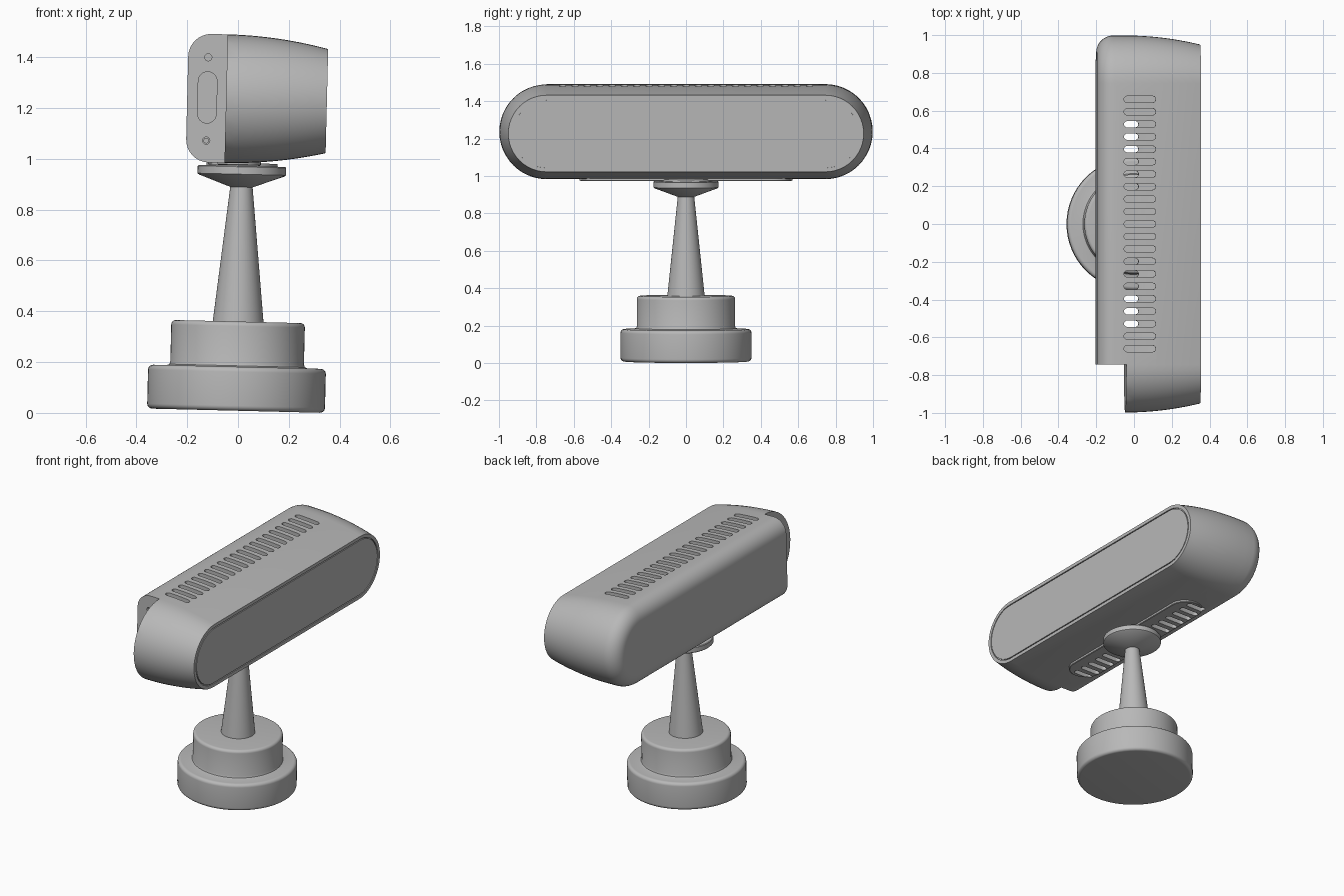
import bpy, bmesh, math
from mathutils import Matrix, Vector

if "Cube" in bpy.data.objects:
    bpy.data.objects.remove(bpy.data.objects["Cube"])

GREY = (0.48, 0.48, 0.48, 1)
grey = bpy.data.materials.new("mid grey plastic")
grey.use_nodes = True
grey.diffuse_color = GREY
grey.node_tree.nodes["Principled BSDF"].inputs["Base Color"].default_value = GREY

# The whole device leans slightly towards +x
LEAN = Matrix.Translation((-0.008, 0, 0.0086)) @ Matrix.Rotation(math.radians(1.4), 4, 'Y')

# Axis orders: (long axis, width axis, loft axis)
ALONG_X, ALONG_Y, ALONG_Z = "YZX", "ZXY", "XYZ"


def frame(axes, centre):
    m = Matrix.Identity(4)
    for col, name in enumerate(axes):
        unit = Vector([float(name == a) for a in "XYZ"])
        for row in range(3):
            m[row][col] = unit[row]
    return Matrix.Translation(centre) @ m


def loft(bm, rings, length=0.0, axes=ALONG_Z, centre=(0, 0, 0), n=24):
    """Stack of (height, radius) pill outlines; length 0 gives a turned solid."""
    m = frame(axes, centre)
    loops = []
    for w, r in rings:
        loop = []
        for side in (1, -1):
            for i in range(n + 1):
                a = math.pi * (i / n - 0.5)
                loop.append(bm.verts.new(m @ Vector((side * (length + r * math.cos(a)),
                                                     side * r * math.sin(a), w))))
        loops.append(loop)
    for low, high in zip(loops, loops[1:]):
        for i in range(len(low)):
            j = (i + 1) % len(low)
            bm.faces.new((low[i], low[j], high[j], high[i]))
    bm.faces.new(loops[0][::-1])
    bm.faces.new(loops[-1])


def box(bm, lo, hi):
    size = [h - l for l, h in zip(lo, hi)]
    mid = [(h + l) / 2 for l, h in zip(lo, hi)]
    bmesh.ops.create_cube(bm, size=1, matrix=Matrix.Translation(mid) @ Matrix.Diagonal((*size, 1)))


def make(name, bm):
    bmesh.ops.remove_doubles(bm, verts=bm.verts, dist=1e-5)
    bmesh.ops.recalc_face_normals(bm, faces=bm.faces)
    mesh = bpy.data.meshes.new(name)
    bm.to_mesh(mesh)
    bm.free()
    mesh.materials.append(grey)
    ob = bpy.data.objects.new(name, mesh)
    bpy.context.collection.objects.link(ob)
    return ob


def solid(name, rings, **kw):
    bm = bmesh.new()
    loft(bm, rings, **kw)
    return make(name, bm)


def cut(ob, cutter, keep=False):
    cutter.hide_render = True
    mod = ob.modifiers.new("cut", 'BOOLEAN')
    mod.operation, mod.solver, mod.object = 'DIFFERENCE', 'EXACT', cutter
    bpy.context.view_layer.update()
    mesh = bpy.data.meshes.new_from_object(ob.evaluated_get(bpy.context.evaluated_depsgraph_get()))
    ob.modifiers.clear()
    ob.data = mesh
    if not keep:
        bpy.data.objects.remove(cutter)


def finish(ob):
    ob.data.transform(LEAN)
    bpy.ops.object.select_all(action='DESELECT')
    ob.select_set(True)
    bpy.context.view_layer.objects.active = ob
    bpy.ops.object.shade_smooth_by_angle(angle=math.radians(30))


def arc(cx, cr, rad, a0, a1, n=6):
    """Quarter-round points as (height, radius)."""
    return [(cx + rad * math.sin(math.radians(a0 + (a1 - a0) * i / n)),
             cr + rad * math.cos(math.radians(a0 + (a1 - a0) * i / n))) for i in range(n + 1)]


# Housing: pill-shaped shell, rounded at the back and tapering to the front
BACK, FRONT, STEP, MID, HALF = -0.222, 0.328, -0.069, 1.227, 0.745
R, R_FRONT, WALL, ROUND = 0.253, 0.205, 0.03, 0.09


def shell(wall):
    rings = arc(BACK + ROUND, R - ROUND, ROUND - wall, -90, 0, 8)
    for i in range(11):
        t = i / 10
        rings.append((STEP + (FRONT - wall - STEP) * t, R - wall - (R - R_FRONT) * t * t))
    return rings


groove = [(FRONT, 0.184), (FRONT - 0.008, 0.184), (FRONT - 0.008, 0.178), (FRONT, 0.178)]
pill = dict(length=HALF, axes=ALONG_X, centre=(0, 0, MID))
housing = solid("housing", shell(0) + groove, **pill)
cavity = solid("cavity_cutter", shell(WALL), **pill)

# Stepped recess at the -y end
for ob, gap in ((housing, 0), (cavity, WALL)):
    bm = bmesh.new()
    box(bm, (-0.5, -1.2, 0.8), (STEP + gap, -HALF + gap, 1.7))
    cut(ob, make("step_cutter", bm))
cut(housing, cavity)

# Top vents
bm = bmesh.new()
PITCH = 0.066
for i in range(-10, 11):
    loft(bm, [(-0.1, 0.017), (0.1, 0.017)], length=0.067, centre=(0.003, i * PITCH, 1.48), n=8)
cut(housing, make("top_vent_cutter", bm))

# Lower plate with two groups of vents cut through plate and housing
plate = solid("lower_plate", [(0.966, 0.1), (0.969, 0.104), (0.985, 0.104)],
              length=0.466, axes="YXZ", centre=(-0.03, 0, 0))
bm = bmesh.new()
for side in (1, -1):
    for i in range(3, 9):
        loft(bm, [(-0.08, 0.017), (0.08, 0.017)], length=0.05,
             centre=(-0.06, side * i * PITCH, 0.98), n=8)
vents = make("lower_vent_cutter", bm)
cut(plate, vents, keep=True)
cut(housing, vents)

# Port, pinhole and button on the stepped end
PORT_X = -0.143
bm = bmesh.new()
loft(bm, [(-0.05, 0.037), (0.024, 0.037)], length=0.064, axes=ALONG_Y,
     centre=(PORT_X, -HALF, 1.23), n=12)
for z, depth in ((1.388, 0.02), (1.06, 0.006)):
    loft(bm, [(-0.05, 0.014), (depth, 0.014)], axes=ALONG_Y, centre=(PORT_X, -HALF, z), n=12)
cut(housing, make("port_cutter", bm))
button = solid("button", [(0, 0.011), (0.02, 0.011)], axes=ALONG_Y,
               centre=(PORT_X, -HALF, 1.06), n=12)

# Stand: two-tier base, tapered neck and mounting disc
base = solid("base", arc(0.02, 0.33, 0.02, -90, 0) + arc(0.153, 0.33, 0.02, 0, 90)
             + [(0.173, 0.278), (0.177, 0.267), (0.188, 0.263)]
             + arc(0.333, 0.245, 0.018, 0, 90), n=32)
neck = solid("neck", [(0.34, 0.101), (0.89, 0.043)])
disc = solid("mounting_disc", [(0.88, 0.043), (0.926, 0.168), (0.931, 0.174), (0.96, 0.174),
                               (0.964, 0.17), (0.964, 0.14), (0.975, 0.14)], n=32)

for ob in (housing, plate, button, base, neck, disc):
    finish(ob)
